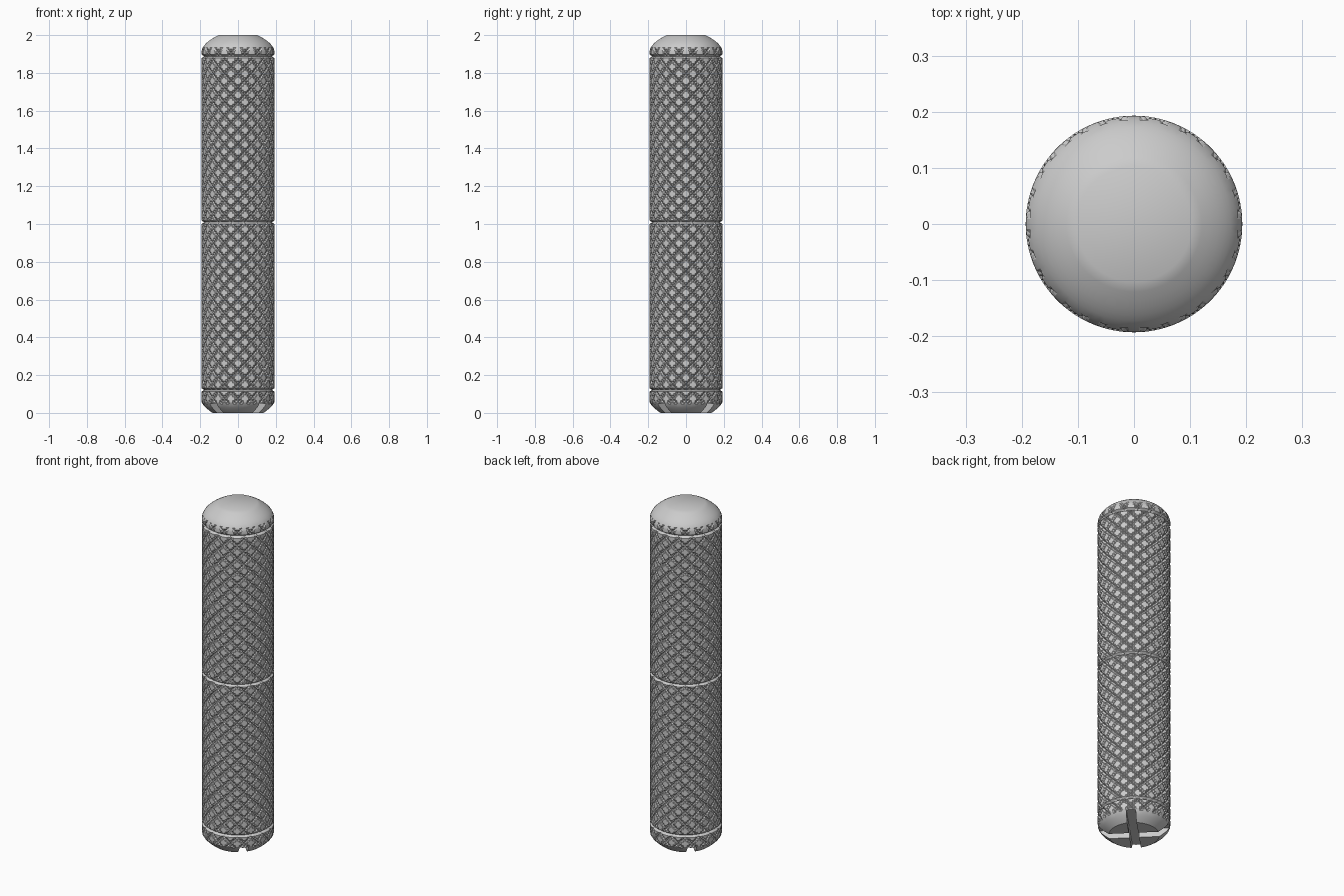
import bpy, bmesh, math
from mathutils import Matrix

cube = bpy.data.objects.get("Cube")
if cube:
    bpy.data.objects.remove(cube, do_unlink=True)

RADIUS, HEIGHT = 0.193, 2.0
STARTS, CELLS = 16, 8            # knurl grooves around, grid cells per groove
COLS = STARTS * CELLS
ROWS = 214
GROOVE_FLOOR = RADIUS - 0.008
RING_FLOOR = RADIUS - 0.014
RING_HEIGHTS = (0.12, 1.01, 1.885)

metal = bpy.data.materials.new("grey_metal")
metal.use_nodes = True
grey = (0.6, 0.6, 0.6, 1)
metal.diffuse_color = grey
metal.node_tree.nodes["Principled BSDF"].inputs["Base Color"].default_value = grey


def body_radius(z):
    """Straight barrel with a domed top and a shorter rounded foot."""
    top = max(0, 1 - (HEIGHT - z) / 0.09)
    foot = max(0, 1 - z / 0.06)
    return RADIUS - 0.09 * top ** 2 - 0.058 * foot ** 1.5


# Knurled barrel: a fine sleeve with two crossing families of V grooves
ring_rows = {round(z / HEIGHT * ROWS) for z in RING_HEIGHTS}
bm = bmesh.new()
grid = []
for j in range(ROWS + 1):
    z = HEIGHT * j / ROWS
    row = []
    for i in range(COLS):
        r = body_radius(z)
        if (i + j) % CELLS == 0 or (i - j) % CELLS == 0:
            r = min(r, GROOVE_FLOOR)
        if j in ring_rows:
            r = RING_FLOOR
        a = math.tau * i / COLS
        row.append(bm.verts.new((r * math.cos(a), r * math.sin(a), z)))
    grid.append(row)

# Split each cell along the diagonal that follows the grooves
for j in range(ROWS):
    for i in range(COLS):
        n = (i + 1) % COLS
        a, b, c, d = grid[j][i], grid[j][n], grid[j + 1][n], grid[j + 1][i]
        if (i + j) % 2 == 0:
            tris = ((a, b, c), (a, c, d))
        else:
            tris = ((a, b, d), (b, c, d))
        for t in tris:
            bm.faces.new(t)
bm.faces.new(grid[-1])
bm.faces.new(grid[0][::-1])
mesh = bpy.data.meshes.new("knurled_barrel")
bm.to_mesh(mesh)
bm.free()
barrel = bpy.data.objects.new("knurled_barrel", mesh)
bpy.context.collection.objects.link(barrel)
mesh.materials.append(metal)

# Crossed slots in the foot, along both diagonals
cutters = []
for angle in (45, 135):
    bm = bmesh.new()
    place = Matrix.Rotation(math.radians(angle), 4, "Z") @ Matrix.Diagonal((0.6, 0.05, 0.1, 1))
    bmesh.ops.create_cube(bm, size=1, matrix=place)
    cut_mesh = bpy.data.meshes.new("slot_cutter")
    bm.to_mesh(cut_mesh)
    bm.free()
    cut_mesh.materials.append(metal)
    cutter = bpy.data.objects.new("slot_cutter", cut_mesh)
    cutter.hide_render = True
    bpy.context.collection.objects.link(cutter)
    mod = barrel.modifiers.new("foot_slot", "BOOLEAN")
    mod.operation = "DIFFERENCE"
    mod.solver = "EXACT"
    mod.object = cutter
    cutters.append(cutter)

# Bake the slots and drop the cutters
depsgraph = bpy.context.evaluated_depsgraph_get()
cut_result = bpy.data.meshes.new_from_object(barrel.evaluated_get(depsgraph))
barrel.modifiers.clear()
barrel.data = cut_result
for cutter in cutters:
    bpy.data.objects.remove(cutter, do_unlink=True)

# Smooth barrel, crisp grooves
bpy.ops.object.select_all(action="DESELECT")
barrel.select_set(True)
bpy.context.view_layer.objects.active = barrel
bpy.ops.object.shade_smooth_by_angle(angle=math.radians(28))
